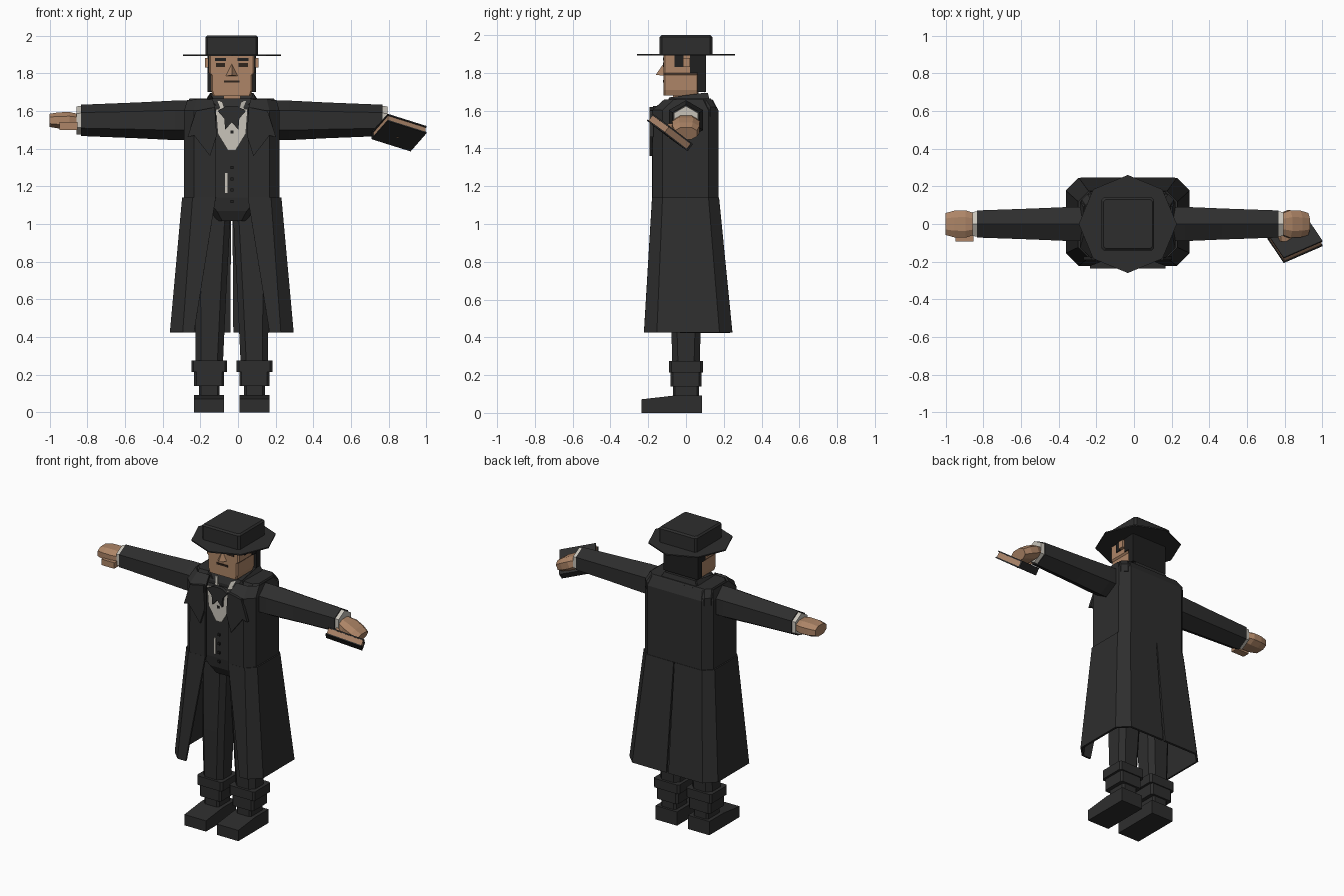
import bpy, bmesh
from math import radians, cos, sin, pi
from mathutils import Vector, Matrix

if "Cube" in bpy.data.objects:
    bpy.data.objects.remove(bpy.data.objects["Cube"])

# Shared levels
CENTRE = -.033
HEM, WAIST, SHOULDER, ARM, CHIN, BRIM = .425, 1.14, 1.6, 1.55, 1.68, 1.895
FACE = -.118
CHEST = -.15


def material(name, red, green, blue):
    mat = bpy.data.materials.new(name)
    mat.use_nodes = True
    mat.diffuse_color = (red, green, blue, 1)
    mat.node_tree.nodes["Principled BSDF"].inputs["Base Color"].default_value = mat.diffuse_color
    return mat


BLACK = material("black cloth", .027, .027, .027)
HAIR = material("hair black", .014, .014, .014)
SKIN = material("skin", .42, .235, .135)
WHITE = material("linen white", .58, .55, .49)
BROWN = material("dark brown", .03, .018, .012)
PAGES = material("book pages", .4, .23, .14)


def finish(name, bm, mat):
    bmesh.ops.recalc_face_normals(bm, faces=bm.faces)
    mesh = bpy.data.meshes.new(name)
    bm.to_mesh(mesh)
    bm.free()
    mesh.materials.append(mat)
    part = bpy.data.objects.new(name, mesh)
    part.location.x = CENTRE
    bpy.context.collection.objects.link(part)
    return part


def loft(name, mat, rings, closed=True):
    bm = bmesh.new()
    rows = [[bm.verts.new(point) for point in ring] for ring in rings]
    count = len(rows[0])
    for low, high in zip(rows, rows[1:]):
        for i in range(count if closed else count - 1):
            j = (i + 1) % count
            bm.faces.new((low[i], low[j], high[j], high[i]))
    if closed:
        bm.faces.new(rows[0])
        bm.faces.new(rows[-1])
    return finish(name, bm, mat)


def hull(name, mat, points):
    bm = bmesh.new()
    bmesh.ops.convex_hull(bm, input=[bm.verts.new(point) for point in points])
    bmesh.ops.dissolve_limit(bm, angle_limit=.01, verts=bm.verts, edges=bm.edges)
    return finish(name, bm, mat)


def box(name, mat, xs, ys, zs):
    return hull(name, mat, [(x, y, z) for x in xs for y in ys for z in zs])


def plate(name, mat, outline, front, back):
    return loft(name, mat, [[(x, y, z) for x, z in outline] for y in (front, back)])


def face_plate(name, mat, xs, zs):
    return box(name, mat, xs, (FACE - .005, FACE), zs)


def mirrored(part):
    part.modifiers.new("mirror", "MIRROR")
    return part


def both_sides(points):
    return [(side * x, *rest) for side in (1, -1) for x, *rest in points]


def half_section(half, front, back, z, chamfer):
    return [(half - chamfer, front, z), (half, front + chamfer, z),
            (half, back - chamfer, z), (half - chamfer, back, z)]


def section(half, front, back, z, chamfer=.03, middle=0):
    """Rectangle with cut corners, level at height z."""
    right = half_section(half, front, back, z, chamfer)
    left = [(-x, y, z) for x, y, z in reversed(right)]
    return [(middle + x, y, z) for x, y, z in right + left]


def coat_panel(name, levels):
    """Open shell from the front edge round to the centre back, on both sides."""
    rings = []
    for z, half, front, back, opening, vent in levels:
        corners = half_section(half, front, back, z, half / 5)
        rings.append([(opening, front, z), *corners, (vent, back, z)])
    panel = loft(name, BLACK, rings, closed=False)
    cloth = panel.modifiers.new("thickness", "SOLIDIFY")
    cloth.thickness = .014
    cloth.offset = 0
    mirrored(panel)


# Hat
loft("hat_crown", BLACK, [section(half, -half, half, z, chamfer=.012)
                          for half, z in ((.14, BRIM), (.14, 1.99), (.13, 2))])
loft("hat_brim", BLACK, [[(.26 * cos(i * pi / 4), .26 * sin(i * pi / 4), z) for i in range(8)]
                         for z in (BRIM - .004, BRIM + .004)])

# Head and face
loft("head", SKIN, [section(half, FACE, .065, z, chamfer=.008)
                    for half, z in ((.1, CHIN), (.11, 1.71), (.11, 1.79), (.12, 1.8), (.12, BRIM))])
box("neck", SKIN, (-.045, .045), (-.07, .05), (SHOULDER, CHIN))
hull("nose", SKIN, both_sides([(.032, FACE, 1.785), (0, FACE, 1.85), (0, -.16, 1.79)]))
face_plate("mouth", BROWN, (-.042, .042), (1.75, 1.762))
mirrored(face_plate("eyebrows", HAIR, (.03, .09), (1.865, 1.882)))
mirrored(face_plate("eyes", BROWN, (.035, .085), (1.832, 1.854)))
mirrored(box("ears", SKIN, (.115, .142), (-.015, .022), (1.83, 1.88)))
box("hair_back", HAIR, (-.128, .128), (.06, .105), (1.7, BRIM))
mirrored(box("hair_sides", HAIR, (.118, .126), (-.06, -.012), (1.83, BRIM)))
mirrored(box("hair_temples", HAIR, (.118, .126), (.02, .065), (1.8, BRIM)))

# Waistcoat with its buttons and watch chain
loft("waistcoat", BLACK, [section(half, front, .1, z) for half, front, z in
                          ((.08, -.11, 1.015), (.11, -.14, 1.07),
                           (.17, CHEST, WAIST), (.17, CHEST, SHOULDER))])
for i in range(4):
    z = 1.12 + i * .06
    box(f"button_{i}", HAIR, (-.008, .008), (CHEST - .008, CHEST), (z - .008, z + .008))
box("watch_chain", WHITE, (-.036, -.024), (CHEST - .006, CHEST), (1.165, 1.27))

# Shirt, collar wings and cravat
mirrored(plate("shirt_front", WHITE, [(0, 1.39), (.02, 1.39), (.075, 1.48), (.085, 1.61), (0, 1.61)],
               CHEST - .009, CHEST))
box("shirt_stud", HAIR, (-.008, .008), (CHEST - .015, CHEST), (1.48, 1.495))
mirrored(plate("cravat", BLACK, [(0, 1.54), (.035, 1.5), (.04, 1.56), (.075, 1.6), (.03, 1.625), (0, 1.625)],
               CHEST - .025, CHEST))
mirrored(hull("shirt_collar", WHITE, [(.035, -.12, SHOULDER), (.085, -.09, SHOULDER), (.085, -.08, 1.655),
                                      (.05, -.1, 1.65), (.05, -.03, SHOULDER), (.06, -.03, 1.65)]))

# Coat: shoulders, body, skirt with back vent, collar and lapels
loft("coat_shoulders", BLACK, [section(half, front, back, z) for half, front, back, z in
                               ((.245, -.1, .16, 1.57), (.245, -.1, .16, 1.62), (.225, -.08, .13, 1.665))])
coat_panel("coat_body", [(WAIST, .247, -.172, .165, .085, 0),
                         (SHOULDER, .247, -.172, .165, .085, 0),
                         (1.655, .23, -.11, .135, .1, 0)])
coat_panel("coat_skirt", [(WAIST, .257, -.173, .168, .085, .003),
                          (HEM, .322, -.216, .239, .2, .008)])
hull("collar_back", BLACK, both_sides([(.14, .13, 1.64), (.115, .115, 1.695),
                                       (.14, .06, 1.64), (.115, .08, 1.69)]))
mirrored(hull("collar_sides", BLACK, [(.085, -.1, 1.63), (.125, -.09, 1.67), (.115, .1, 1.695),
                                      (.15, .12, 1.64), (.15, -.09, 1.62), (.085, .08, 1.64)]))
mirrored(plate("lapels", BLACK, [(.09, 1.62), (.19, SHOULDER), (.235, 1.46),
                                 (.2, 1.47), (.115, 1.36), (.08, 1.47)], -.192, -.172))


# Sleeves and cuffs, six-sided
def tube(name, mat, stations):
    mirrored(loft(name, mat, [[(x, radius * sin(i * pi / 3), ARM + radius * cos(i * pi / 3))
                               for i in range(6)] for x, radius in stations]))


tube("sleeves", BLACK, [(.2, .105), (.3, .105), (.5, .095), (.8, .083)])
tube("cuffs", WHITE, [(.79, .077), (.825, .074)])

# Hands, the left one tipped down to hold the book
wrist = Matrix.Translation((.8, 0, ARM))
tip = wrist @ Matrix.Rotation(radians(25), 4, "Y") @ wrist.inverted()
for label, side in (("left", 1), ("right", -1)):
    palm = hull("hand_" + label, SKIN,
                [(side * x, radius * y, ARM + radius * z)
                 for x, radius in ((.81, .055), (.86, .073), (.92, .071), (.967, .058))
                 for y, half in ((1, .3), (.5, .6), (-.5, .6), (-1, .3)) for z in (half, -half)])
    thumb = box("thumb_" + label, SKIN, (side * .82, side * .915), (-.094, -.045), (1.5, 1.54))
    if label == "left":
        palm.data.transform(tip)
        thumb.data.transform(tip)

# Legs
mirrored(loft("legs", BLACK, [section(radius, -radius, radius, z, middle=middle)
                              for radius, z, middle in ((.072, .24, .12), (.082, .6, .113), (.092, 1.06, .098))]))

# Boots
for name, half, bottom, top in (("boot_tops", .095, .215, .275),
                                ("boot_shafts", .08, .14, .22),
                                ("boot_ankles", .055, .07, .15)):
    depth = half / 2 + .042
    mirrored(loft(name, BLACK, [section(half, -depth, depth, z, chamfer=.012, middle=.12)
                                for z in (bottom, top)]))
mirrored(hull("boot_feet", BLACK, [(x, y, z) for x in (.04, .2) for y, z in
                                   ((-.235, 0), (-.235, .072), (-.07, .08), (-.06, .092), (.085, .092), (.085, 0))]))

# Book held in the left hand: two covers, a spine and pages
along = Vector((.207, .09, -.065)).normalized()
normal = along.cross(Vector((.075, -.13, .1))).normalized()
pose = Matrix((along, normal.cross(along), normal)).transposed().to_4x4()
pose.translation = (.855 - CENTRE, -.085, 1.485)
length, width = (-.117, .117), (-.09, .09)
for part in (box("book_cover_back", BLACK, length, width, (-.024, -.016)),
             box("book_cover_front", BLACK, length, width, (.016, .024)),
             box("book_spine", BLACK, length, (-.09, -.08), (-.02, .02)),
             box("book_pages", PAGES, (-.112, .112), (-.085, .085), (-.017, .017))):
    part.data.transform(pose)
